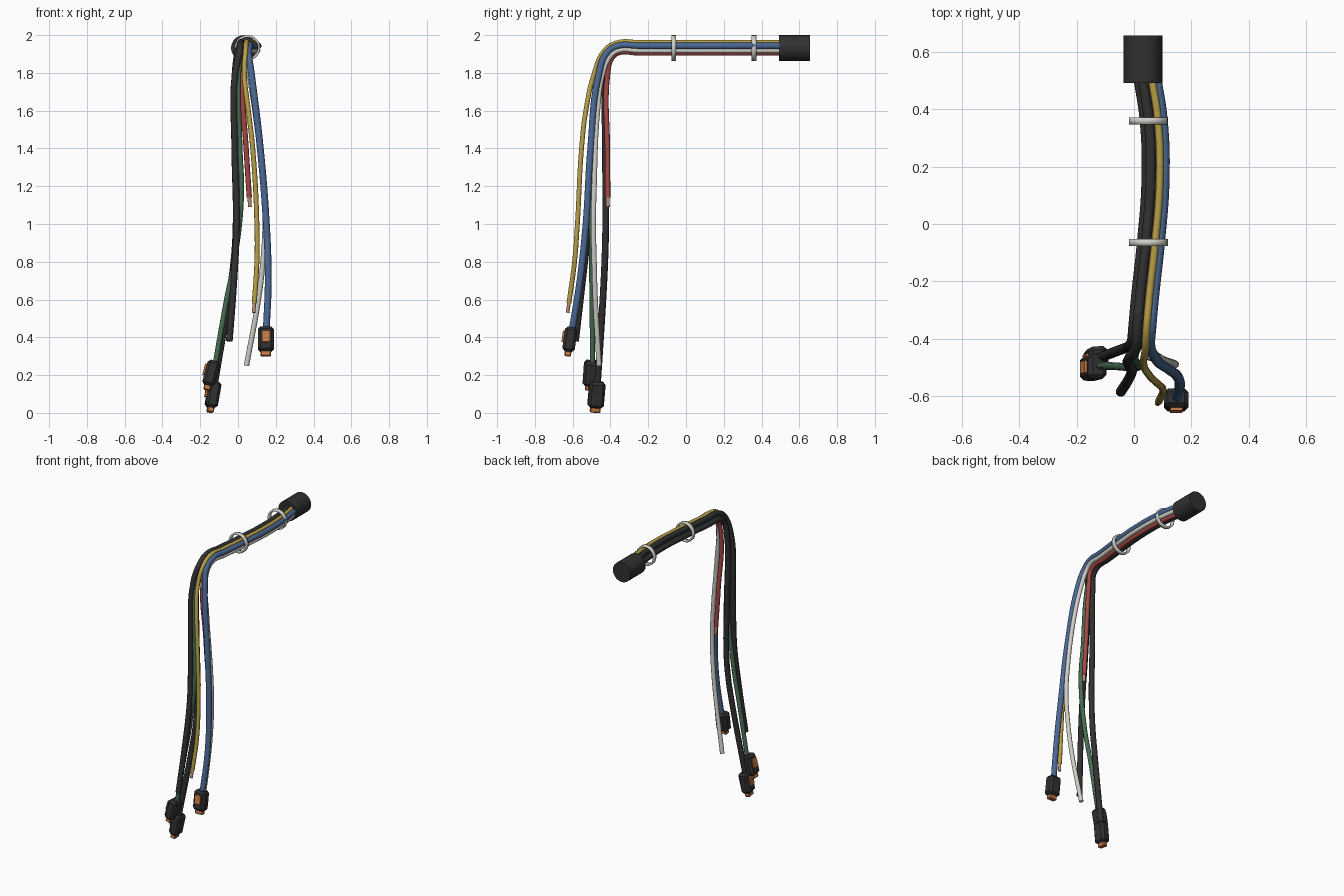
import bpy
from mathutils import Vector, Matrix
from math import pi, radians

old = bpy.data.objects.get("Cube")
if old:
    bpy.data.objects.remove(old, do_unlink=True)


def material(name, rgb):
    m = bpy.data.materials.new(name)
    m.use_nodes = True
    col = [(c / 255) ** 2.2 for c in rgb] + [1]
    m.diffuse_color = col
    m.node_tree.nodes["Principled BSDF"].inputs["Base Color"].default_value = col
    return m


black = material("black plastic", (52, 52, 53))
white = material("white plastic", (206, 205, 197))
blue = material("blue plastic", (76, 104, 146))
green = material("green plastic", (72, 108, 82))
yellow = material("yellow plastic", (182, 158, 72))
red = material("red plastic", (165, 74, 70))
copper = material("bare copper", (196, 140, 118))
orange = material("orange contact", (200, 122, 70))
ZC = 1.932  # height of the bundle axis


def tube(name, points, radius, mat):
    cu = bpy.data.curves.new(name, "CURVE")
    cu.dimensions = "3D"
    cu.bevel_depth = radius
    cu.bevel_resolution = 3
    cu.resolution_u = 6
    cu.use_fill_caps = True
    sp = cu.splines.new("BEZIER")
    sp.bezier_points.add(len(points) - 1)
    for bp, p in zip(sp.bezier_points, points):
        bp.co = p
        bp.handle_left_type = bp.handle_right_type = "AUTO"
    ob = bpy.data.objects.new(name, cu)
    bpy.context.collection.objects.link(ob)
    bpy.ops.object.select_all(action="DESELECT")
    ob.select_set(True)
    bpy.context.view_layer.objects.active = ob
    bpy.ops.object.convert(target="MESH")
    ob = bpy.context.object
    ob.data.materials.clear()
    ob.data.materials.append(mat)
    bpy.ops.object.shade_smooth_by_angle(angle=radians(50))
    return ob


def wire(name, dx, dz, radius, mat, drop, tip=False):
    # shared bundle run and bend, then the wire's own hanging path
    run = [(.042, .52), (.066, .36), (.072, .15), (.056, -.065), (.036, -.25), (.026, -.36)]
    pts = [(x + dx, y, ZC + dz) for x, y in run]
    pts.append((.022 + dx, -.413 - .7 * dz, 1.895 + .7 * dz))
    pts += drop
    tube(name, pts, radius, mat)
    if tip:
        end, prev = Vector(pts[-1]), Vector(pts[-2])
        step = (end - prev).normalized() * .05
        tube(name + "_bare_tip", [end - step * .1, end + step], radius * .72, copper)


# wires
wire("yellow_wire", .018, .029, .013, yellow,
     [(.033, -.485, 1.8), (.055, -.53, 1.6), (.078, -.553, 1.4), (.1, -.575, 1.0),
      (.1, -.59, .8), (.086, -.62, .58)], True)
wire("blue_wire", .034, .011, .018, blue,
     [(.07, -.46, 1.8), (.118, -.505, 1.4), (.15, -.53, 1.0), (.16, -.562, .7),
      (.15, -.603, .44)])
wire("white_wire", .032, -.014, .014, white,
     [(.06, -.44, 1.8), (.09, -.468, 1.6), (.134, -.486, 1.2), (.143, -.49, 1.0),
      (.132, -.486, .8), (.108, -.48, .6), (.045, -.46, .25)])
wire("red_wire", .008, -.027, .014, red,
     [(.022, -.414, 1.8), (.043, -.416, 1.4), (.06, -.414, 1.14)], True)
wire("green_wire", -.01, .002, .014, green,
     [(.003, -.455, 1.8), (.01, -.485, 1.4), (.018, -.497, 1.15), (-.02, -.5, .8),
      (-.06, -.497, .6), (-.12, -.495, .26)])
wire("rear_black_wire", -.028, -.014, .018, black,
     [(-.015, -.422, 1.8), (-.017, -.426, 1.4), (-.01, -.425, 1.0), (-.022, -.43, .8),
      (-.05, -.44, .6), (-.123, -.468, .16)])
wire("front_black_wire", -.014, .024, .018, black,
     [(-.015, -.465, 1.8), (-.017, -.49, 1.4), (-.008, -.515, 1.0), (-.022, -.548, .7),
      (-.046, -.585, .38)])


def block(name, frame, size, centre, bevel, mat):
    bpy.ops.mesh.primitive_cube_add(size=1)
    ob = bpy.context.object
    ob.name = name
    ob.data.transform(Matrix.Diagonal((*size, 1)))
    ob.matrix_world = frame @ Matrix.Translation(centre)
    ob.data.materials.append(mat)
    if bevel:
        m = ob.modifiers.new("bevel", "BEVEL")
        m.width = bevel
        m.segments = 1
    return ob


def connector(name, top, bottom, facing):
    # local z runs up the wire, local -y is the clip face
    top, bottom = Vector(top), Vector(bottom)
    z = (top - bottom).normalized()
    y = -Vector(facing)
    y = (y - z * y.dot(z)).normalized()
    x = y.cross(z)
    frame = Matrix((x, y, z)).transposed().to_4x4()
    frame.translation = bottom
    h = (top - bottom).length
    block(name + "_housing", frame, (.085, .066, h), (0, 0, h / 2), .014, black)
    block(name + "_contact", frame, (.055, .036, .04), (0, 0, -.006), .005, orange)
    block(name + "_clip", frame, (.042, .014, .06), (0, -.036, h * .58), 0, orange)


# plugs on three of the wires
connector("blue_connector", (.148, -.605, .455), (.147, -.624, .325), (0, -1, 0))
connector("upper_connector", (-.125, -.497, .275), (-.16, -.506, .145), (-1, 0, 0))
connector("lower_connector", (-.12, -.468, .165), (-.144, -.48, .028), (-1, -.1, 0))


def cylinder(name, radius, depth, centre, mat, fill):
    bpy.ops.mesh.primitive_cylinder_add(vertices=20, radius=radius, depth=depth,
                                        end_fill_type=fill, location=centre,
                                        rotation=(pi / 2, 0, 0))
    ob = bpy.context.object
    ob.name = name
    ob.data.materials.append(mat)
    bpy.ops.object.shade_smooth_by_angle(angle=radians(30))
    return ob


# end cap over the gathered wires
cylinder("end_cap", .068, .165, (.031, .575, ZC), black, "NGON")

# two tie rings round the bundle
for name, y in (("rear_tie", .36), ("front_tie", -.065)):
    ring = cylinder(name, .068, .024, (.05, y, ZC), white, "NOTHING")
    s = ring.modifiers.new("wall", "SOLIDIFY")
    s.thickness = .012
    s.offset = -1
